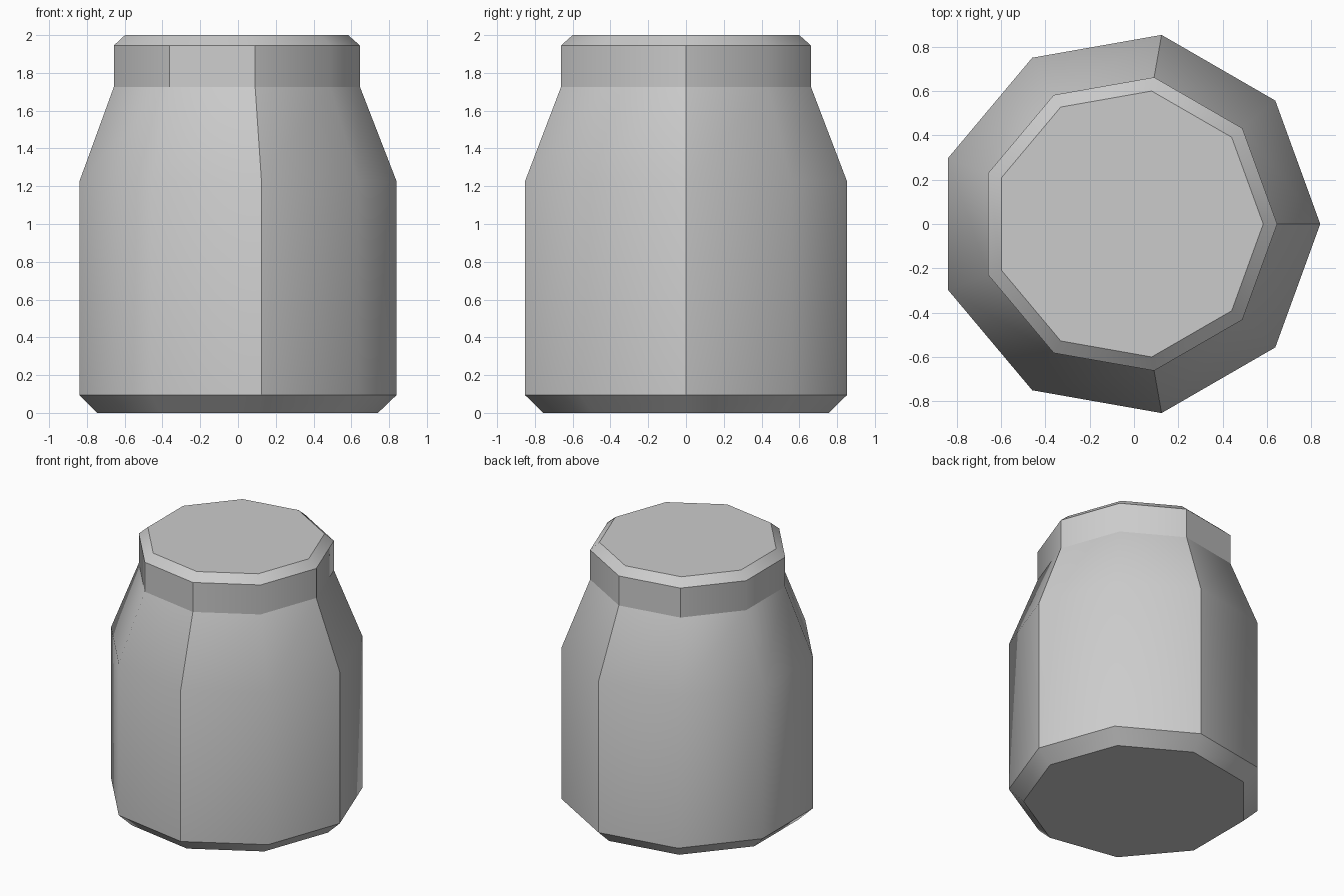
import bpy, bmesh
from math import cos, sin, radians

if "Cube" in bpy.data.objects:
    bpy.data.objects.remove(bpy.data.objects["Cube"])

SIDES = 9
CX = -0.026  # offset that centres the nine-sided outline on x


def lathe(name, profile, sharp_angles, cap_bottom=False, cap_top=False):
    """Nine-sided turned part; profile is (radius, height) from the bottom up."""
    bm = bmesh.new()
    rings = []
    for r, z in profile:
        rings.append([bm.verts.new((CX + r * cos(radians(40 * i)),
                                    r * sin(radians(40 * i)), z))
                      for i in range(SIDES)])
    for a, b in zip(rings, rings[1:]):
        for i in range(SIDES):
            j = (i + 1) % SIDES
            bm.faces.new((a[i], a[j], b[j], b[i])).smooth = True
    if cap_bottom:
        bm.faces.new(rings[0][::-1])
    if cap_top:
        bm.faces.new(rings[-1])

    # Crease the bevel lines and the chosen upright corners
    for k, ring in enumerate(rings):
        for i in range(SIDES):
            e = bm.edges.get((ring[i], ring[(i + 1) % SIDES]))
            r, z = profile[k]
            if abs(z - 1.225) > 0.01:
                e.smooth = False
            # bevels stay smooth around, tall walls get upright creases
            if k + 1 < len(rings) and profile[k + 1][1] - z > 0.15:
                if 40 * i in sharp_angles:
                    bm.edges.get((ring[i], rings[k + 1][i])).smooth = False

    mesh = bpy.data.meshes.new(name)
    bm.to_mesh(mesh)
    bm.free()
    obj = bpy.data.objects.new(name, mesh)
    bpy.context.collection.objects.link(obj)
    return obj


# Jar body with bevelled base and sloping shoulder
lathe("jar_body", [(0.767, 0), (0.866, 0.095), (0.866, 1.225), (0.672, 1.725)],
      {0, 80, 280}, cap_bottom=True)

# Lid with bevelled rim
lathe("jar_lid", [(0.672, 1.725), (0.672, 1.945), (0.609, 2.0)],
      {0, 80, 120, 240, 280}, cap_top=True)
